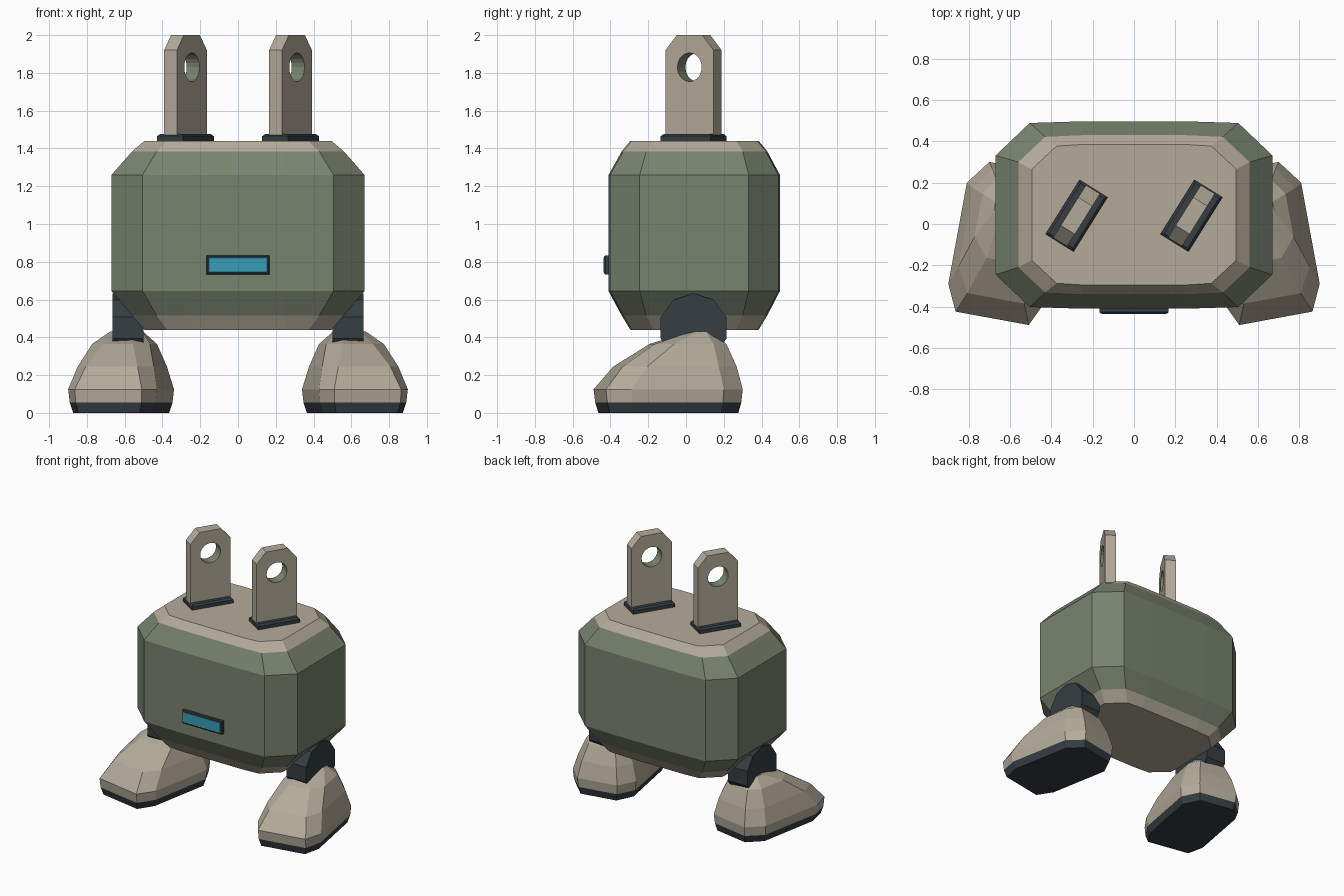
import bpy, bmesh, math
from mathutils import Matrix

if "Cube" in bpy.data.objects:
    bpy.data.objects.remove(bpy.data.objects["Cube"])


def srgb(r, g, b):
    lin = [c / 255 / 12.92 if c < 11 else ((c / 255 + 0.055) / 1.055) ** 2.4 for c in (r, g, b)]
    return (*lin, 1.0)


def material(name, rgb):
    m = bpy.data.materials.new(name)
    m.diffuse_color = srgb(*rgb)
    m.use_nodes = True
    m.node_tree.nodes["Principled BSDF"].inputs["Base Color"].default_value = m.diffuse_color
    return m


BEIGE = material("warm beige", (180, 171, 154))
GREEN = material("sage green", (121, 132, 111))
DARK = material("dark slate", (54, 62, 66))
BLUE = material("cyan glass", (57, 158, 186))


def finish(bm, name, mats, matrix=None, rule=None):
    """Turn a bmesh into an object, colouring faces by a rule."""
    if matrix is not None:
        bm.transform(matrix)
    bmesh.ops.recalc_face_normals(bm, faces=bm.faces)
    bm.normal_update()
    me = bpy.data.meshes.new(name)
    if rule:
        for f in bm.faces:
            f.material_index = rule(f)
    bm.to_mesh(me)
    bm.free()
    for m in mats:
        me.materials.append(m)
    ob = bpy.data.objects.new(name, me)
    bpy.context.collection.objects.link(ob)
    return ob


def loft(rings):
    """Skin a stack of equal-length point rings and cap both ends."""
    bm = bmesh.new()
    vs = [[bm.verts.new(p) for p in ring] for ring in rings]
    n = len(vs[0])
    for a, b in zip(vs, vs[1:]):
        for i in range(n):
            j = (i + 1) % n
            bm.faces.new((a[i], a[j], b[j], b[i]))
    bm.faces.new(vs[0][::-1])
    bm.faces.new(vs[-1])
    return bm


def box(sx, sy, z0, z1, inset):
    """Block whose upper rim is chamfered by inset."""
    def ring(x, y, z):
        return [(-x, -y, z), (x, -y, z), (x, y, z), (-x, y, z)]
    return loft([ring(sx, sy, z0), ring(sx, sy, z1 - inset),
                 ring(sx - inset, sy - inset, z1)])


# body: chamfered plan with slightly bowed front and back
def body_ring(z, x, y0, y1, c):
    b = 0.008
    return [(-x + c, y0 + b, z), (-0.25, y0, z), (0.25, y0, z), (x - c, y0 + b, z),
            (x, y0 + c, z), (x, y1 - c, z),
            (x - c, y1 - b, z), (0.25, y1, z), (-0.25, y1, z), (-x + c, y1 - b, z),
            (-x, y1 - c, z), (-x, y0 + c, z)]


END = (0.495, -0.295, 0.385, 0.12)
SHOULDER = (0.56, -0.34, 0.43, 0.13)
FULL = (0.67, -0.41, 0.497, 0.165)
body = loft([body_ring(z, *s) for z, s in (
    (0.44, END), (0.515, SHOULDER), (0.645, FULL),
    (1.26, FULL), (1.385, SHOULDER), (1.44, END))])
finish(body, "body", [GREEN, BEIGE],
       rule=lambda f: int(not 0.53 < f.calc_center_median().z < 1.375))

# front light: dark frame with a glass plate
TURN = Matrix.Rotation(math.radians(90), 4, 'X')
at = Matrix.Translation((0, 0, 0.783)) @ TURN
finish(box(0.168, 0.05, 0.39, 0.433, 0.006), "light_frame", [DARK], at)
finish(box(0.155, 0.039, 0.43, 0.436, 0.001), "light_glass", [BLUE], at)


# prongs: clipped plate with a round hole, set at an angle
def prong():
    bm = bmesh.new()
    outline = [(-0.15, 1.45), (0.15, 1.45), (0.15, 1.92), (0.08, 2.0),
               (-0.08, 2.0), (-0.15, 1.92)]
    hole = [(0.076 * math.cos(a), 1.83 + 0.076 * math.sin(a))
            for a in (math.tau * i / 20 for i in range(20))]
    edges = []
    for loop in (outline, hole):
        vs = [bm.verts.new((x, -0.04, z)) for x, z in loop]
        edges += [bm.edges.new((vs[i - 1], vs[i])) for i in range(len(vs))]
    bmesh.ops.triangle_fill(bm, edges=edges, use_beauty=True)
    res = bmesh.ops.extrude_face_region(bm, geom=bm.faces[:], use_keep_orig=True)
    bmesh.ops.translate(bm, vec=(0, 0.08, 0),
                        verts=[g for g in res["geom"] if isinstance(g, bmesh.types.BMVert)])
    return bm


def in_hole(f):
    c = f.calc_center_median()
    return int(abs(f.normal.y) < 0.5 and math.hypot(c.x, c.z - 1.83) < 0.08)


for side, x in (("left", -0.278), ("right", 0.278)):
    place = Matrix.Translation((x, 0.04, 0)) @ Matrix.Rotation(math.radians(58), 4, 'Z')
    bm = prong()
    bmesh.ops.recalc_face_normals(bm, faces=bm.faces)
    ob = finish(bm, side + "_prong", [BEIGE, GREEN], rule=in_hole)
    ob.data.transform(place)
    finish(box(0.155, 0.08, 1.435, 1.477, 0.012), side + "_prong_collar", [DARK], place)


# feet: chamfered lofts, narrowing towards the ankle, toes turned out
def foot_ring(z, w, front, back, wf, cf, wb, cb):
    right = [(wf, front), (w, front + cf), (w, back - cb), (wb, back)]
    return [(x, y, z) for x, y in right] + [(-x, y, z) for x, y in right[::-1]]


FOOT = [
    (0.0, 0.215, -0.55, 0.148, 0.165, 0.12, 0.135, 0.11),
    (0.055, 0.232, -0.565, 0.162, 0.178, 0.125, 0.145, 0.115),
    (0.125, 0.239, -0.573, 0.169, 0.18, 0.126, 0.15, 0.118),
    (0.245, 0.205, -0.475, 0.14, 0.14, 0.12, 0.13, 0.11),
    (0.365, 0.155, -0.29, 0.09, 0.08, 0.09, 0.10, 0.08),
    (0.43, 0.085, -0.09, 0.015, 0.05, 0.03, 0.055, 0.03),
]
for side, s in (("left", -1), ("right", 1)):
    mirror = Matrix.Scale(s, 4, (1, 0, 0))
    place = mirror @ Matrix.Rotation(math.radians(10.4), 4, 'Z') @ Matrix.Translation((0.593, 0, 0))
    finish(loft([foot_ring(*r) for r in FOOT]), side + "_foot", [BEIGE, DARK], place,
           lambda f: int(f.calc_center_median().z < 0.05))
    # hip: ten-sided disc between body and foot
    hip = loft([[(x, 0.04 + 0.183 * math.cos(a), 0.45 + 0.183 * math.sin(a))
                 for a in (math.tau * (i + 0.5) / 10 for i in range(10))]
                for x in (0.5, 0.665)])
    finish(hip, side + "_hip", [DARK], mirror)
